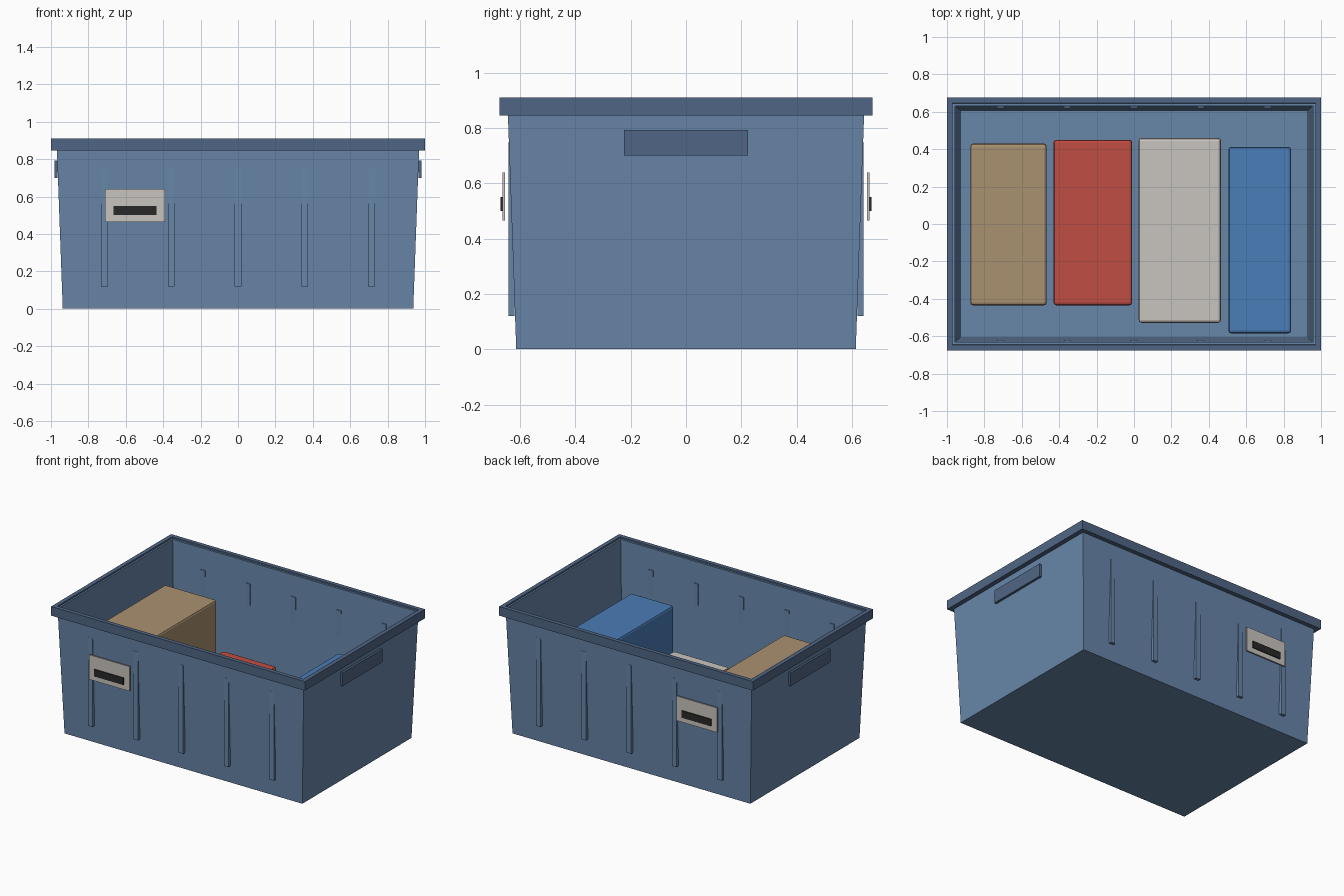
import bpy
import bmesh

cube = bpy.data.objects.get("Cube")
if cube:
    bpy.data.objects.remove(cube, do_unlink=True)


def material(name, rgb):
    """Flat material from 0-255 display values, converted to linear."""
    lin = [((c / 255 + 0.055) / 1.055) ** 2.4 for c in rgb]
    mat = bpy.data.materials.new(name)
    mat.use_nodes = True
    mat.diffuse_color = (*lin, 1)
    bsdf = next(n for n in mat.node_tree.nodes if n.type == "BSDF_PRINCIPLED")
    bsdf.inputs["Base Color"].default_value = (*lin, 1)
    return mat


TUB = material("tub blue", (103, 134, 169))
RIM = material("dark slate blue", (80, 102, 133))
PALE = material("pale grey", (201, 197, 191))
BLACK = material("black", (40, 40, 40))
TAN = material("cardboard tan", (170, 145, 112))
RED = material("red", (192, 77, 68))
BLUE = material("bright blue", (74, 125, 183))


def finish(name, bm, mat):
    bmesh.ops.recalc_face_normals(bm, faces=bm.faces)
    mesh = bpy.data.meshes.new(name)
    bm.to_mesh(mesh)
    bm.free()
    mesh.materials.append(mat)
    obj = bpy.data.objects.new(name, mesh)
    bpy.context.collection.objects.link(obj)
    return obj


def loft(name, rings, mat, closed=False):
    """Join rectangles (half x, half y, z) in order; cap the ends or close the loop."""
    bm = bmesh.new()
    loops = [[bm.verts.new((sx * hx, sy * hy, z))
              for sx, sy in ((-1, -1), (1, -1), (1, 1), (-1, 1))]
             for hx, hy, z in rings]
    pairs = list(zip(loops, loops[1:]))
    if closed:
        pairs.append((loops[-1], loops[0]))
    else:
        bm.faces.new(loops[0])
        bm.faces.new(loops[-1])
    for a, b in pairs:
        for i in range(4):
            j = (i + 1) % 4
            bm.faces.new((a[i], a[j], b[j], b[i]))
    return finish(name, bm, mat)


def box(name, x, y, z, mat, bevel=0):
    """Box from (min, max) ranges, with optional rounded edges."""
    bm = bmesh.new()
    bmesh.ops.create_cube(bm, size=1)
    for v in bm.verts:
        v.co = [sum(r) / 2 + c * abs(r[1] - r[0]) for r, c in zip((x, y, z), v.co)]
    obj = finish(name, bm, mat)
    if bevel:
        mod = obj.modifiers.new("Rounded edges", "BEVEL")
        mod.width = bevel
        mod.segments = 2
    return obj


# Tapered open tub with thin walls
FLOOR = 0.025
loft("tub", [(0.937, 0.614, 0), (0.970, 0.646, 0.90),
             (0.957, 0.632, 0.90), (0.925, 0.603, FLOOR)], TUB)

# Rim band around the top
loft("rim", [(1, 0.675, 0.845), (1, 0.675, 0.91),
             (0.970, 0.646, 0.91), (0.966, 0.642, 0.845)], RIM, closed=True)

# Ribs, label holders and label slots on both long sides
for side, s in (("front", -1), ("back", 1)):
    for i in range(5):
        x = (i - 2) * 0.357
        box(f"{side}_rib_{i + 1}", (x - 0.018, x + 0.018),
            (s * 0.621, s * 0.642), (0.12, 0.75), TUB)
    box(f"{side}_label_holder", (-0.71, -0.39), (s * 0.654, s * 0.664), (0.465, 0.64), PALE)
    box(f"{side}_label_slot", (-0.665, -0.435), (s * 0.662, s * 0.671), (0.50, 0.55), BLACK)

# Grips on both short sides
for side, s in (("right", -1), ("left", 1)):
    box(f"{side}_grip", (s * 0.964, s * 0.981), (-0.225, 0.225), (0.70, 0.793), RIM)

# Boxes stored inside
for name, x, y, top, mat in (
        ("tan_box", (-0.875, -0.467), (-0.435, 0.43), 0.68, TAN),
        ("red_box", (-0.43, -0.01), (-0.435, 0.45), 0.32, RED),
        ("pale_box", (0.025, 0.465), (-0.528, 0.46), 0.28, PALE),
        ("blue_box", (0.505, 0.84), (-0.585, 0.412), 0.57, BLUE)):
    box(name, x, y, (FLOOR, top), mat, bevel=0.015)
